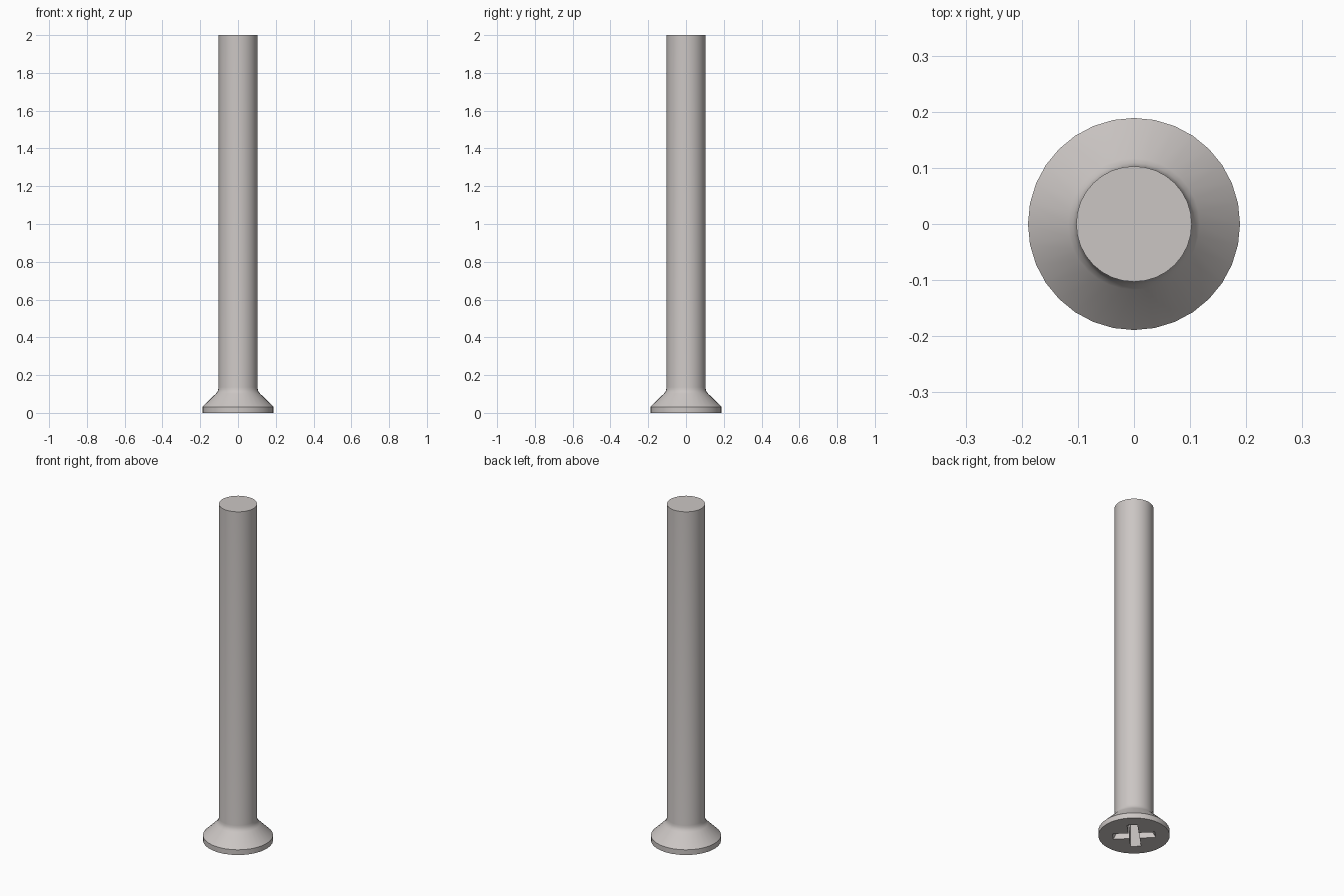
import bpy, bmesh, math
from mathutils import Matrix

if "Cube" in bpy.data.objects:
    bpy.data.objects.remove(bpy.data.objects["Cube"])

SEG = 32
steel = bpy.data.materials.new("light warm steel")
steel.diffuse_color = (0.60, 0.565, 0.55, 1)
steel.use_nodes = True
steel.node_tree.nodes["Principled BSDF"].inputs["Base Color"].default_value = steel.diffuse_color


def make_object(name, bm):
    bmesh.ops.recalc_face_normals(bm, faces=bm.faces)
    me = bpy.data.meshes.new(name)
    bm.to_mesh(me)
    bm.free()
    me.materials.append(steel)
    ob = bpy.data.objects.new(name, me)
    bpy.context.collection.objects.link(ob)
    return ob


# screw body: profile (radius, height) with head rim, cone, fillet and shank
profile = [(0.189, 0), (0.189, 0.031), (0.117, 0.102), (0.109, 0.112),
           (0.105, 0.123), (0.103, 0.136), (0.103, 2.0)]
bm = bmesh.new()
rings = [[bm.verts.new((r * math.cos(2 * math.pi * i / SEG),
                        r * math.sin(2 * math.pi * i / SEG), z))
          for i in range(SEG)] for r, z in profile]
for a, b in zip(rings, rings[1:]):
    for i in range(SEG):
        j = (i + 1) % SEG
        bm.faces.new((a[i], a[j], b[j], b[i]))
bm.faces.new(rings[0][::-1])
bm.faces.new(rings[-1])
screw = make_object("countersunk_screw", bm)


# cross recess cutters: two tapered bars entering the head from below
def recess_bar(name, angle):
    bm = bmesh.new()
    bmesh.ops.create_cube(bm, size=1)
    for v in bm.verts:
        top = v.co.z > 0
        v.co.x *= 0.12 if top else 0.235
        v.co.y *= 0.046 if top else 0.056
        v.co.z = 0.11 if top else -0.01
    bm.transform(Matrix.Rotation(angle, 4, 'Z'))
    ob = make_object(name, bm)
    ob.hide_render = True
    return ob


bpy.context.view_layer.objects.active = screw
for k in range(2):
    cutter = recess_bar("recess_cutter", math.radians(45 + 90 * k))
    mod = screw.modifiers.new("cross_recess", 'BOOLEAN')
    mod.operation = 'DIFFERENCE'
    mod.solver = 'EXACT'
    mod.object = cutter
    bpy.ops.object.modifier_apply(modifier=mod.name)
    bpy.data.objects.remove(cutter)

# smooth round surfaces, crisp edges
screw.select_set(True)
bpy.ops.object.shade_smooth_by_angle(angle=math.radians(35))
